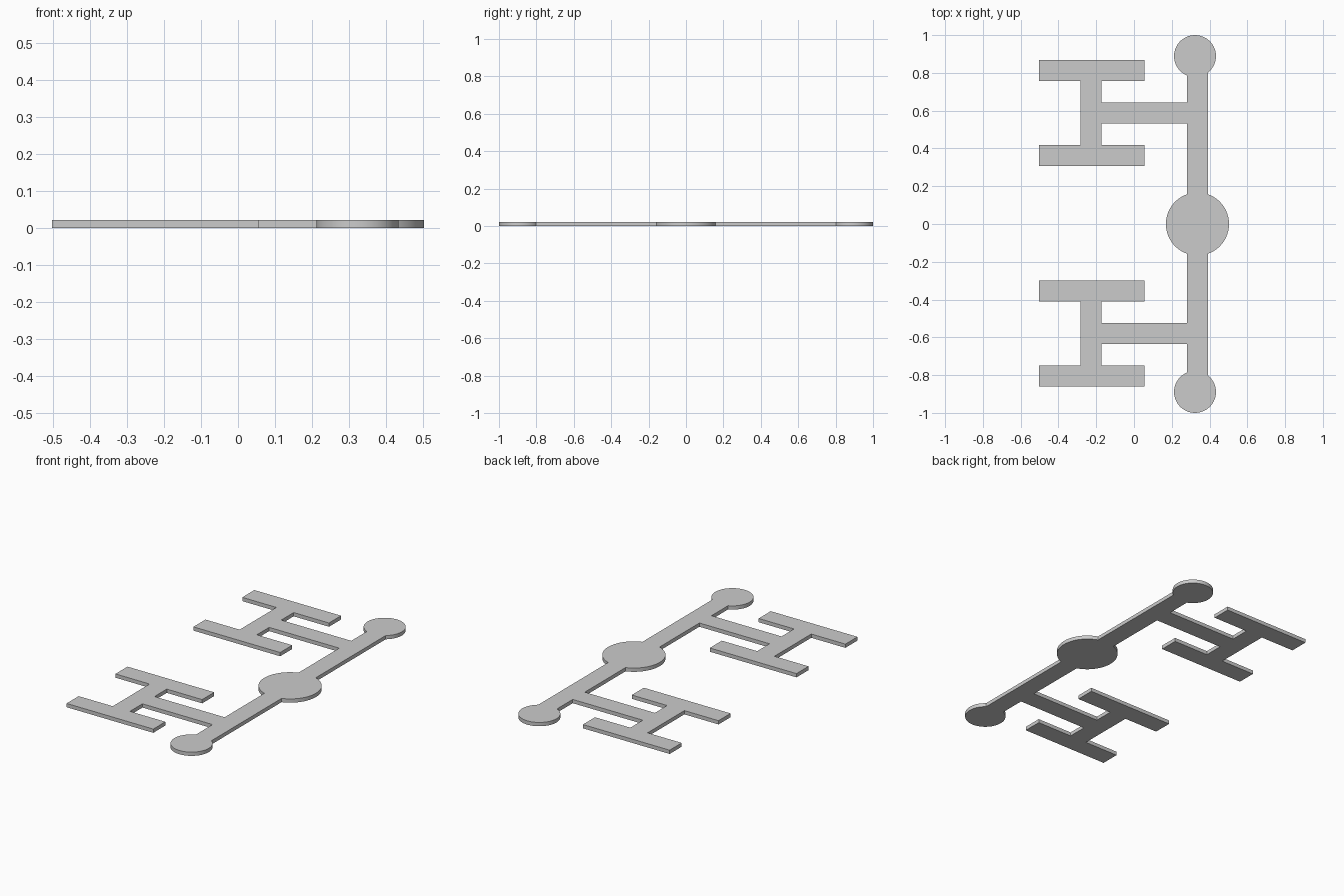
import bpy, bmesh
from math import acos, cos, sin, pi

if "Cube" in bpy.data.objects:
    bpy.data.objects.remove(bpy.data.objects["Cube"])

HEIGHT = 0.022
BAR_L, BAR_R = 0.280, 0.391          # spine sides
HUB = (0.336, 0.0, 0.167)            # centre x, y, radius
END = (0.323, 0.889, 0.111)
SHIFT = 0.009                        # branches are not quite symmetric in y


def arc(disc, start, end, steps):
    cx, cy, r = disc
    return [(cx + r * cos(start + (end - start) * i / steps),
             cy + r * sin(start + (end - start) * i / steps))
            for i in range(steps + 1)]


def cut_angle(disc, x):
    return acos((x - disc[0]) / disc[2])


# H-shaped branch, walked from the upper to the lower side of its neck
branch = [(BAR_L, 0.643), (-0.172, 0.643), (-0.172, 0.758), (0.056, 0.758),
          (0.056, 0.869), (-0.503, 0.869), (-0.503, 0.758), (-0.283, 0.758),
          (-0.283, 0.419), (-0.503, 0.419), (-0.503, 0.308), (0.056, 0.308),
          (0.056, 0.419), (-0.172, 0.419), (-0.172, 0.532), (BAR_L, 0.532)]

# Round end of the spine, open towards the bar
end_disc = arc(END, -cut_angle(END, BAR_R), 2 * pi - cut_angle(END, BAR_L), 52)

# Sides of the central hub
a, b = cut_angle(HUB, BAR_R), cut_angle(HUB, BAR_L)
hub_right = arc(HUB, -a, a, 24)
hub_left = arc(HUB, b, 2 * pi - b, 24)

# Full outline: the lower half mirrors the upper one
lower_branch = [(x, SHIFT - y) for x, y in reversed(branch)]
lower_end = [(x, -y) for x, y in reversed(end_disc)]
outline = hub_right + end_disc + branch + hub_left + lower_branch + lower_end

# Extrude the outline into a flat plate
bm = bmesh.new()
base = bm.faces.new([bm.verts.new((x, y, 0)) for x, y in outline])
top = bmesh.ops.extrude_face_region(bm, geom=[base], use_keep_orig=True)
bmesh.ops.translate(bm, vec=(0, 0, HEIGHT),
                    verts=[g for g in top["geom"] if isinstance(g, bmesh.types.BMVert)])
bmesh.ops.recalc_face_normals(bm, faces=bm.faces[:])
mesh = bpy.data.meshes.new("branched_plate")
bm.to_mesh(mesh)
bm.free()
plate = bpy.data.objects.new("branched_plate", mesh)
bpy.context.collection.objects.link(plate)

# Smooth rims, sharp corners
bpy.context.view_layer.objects.active = plate
plate.select_set(True)
bpy.ops.object.shade_smooth_by_angle()
